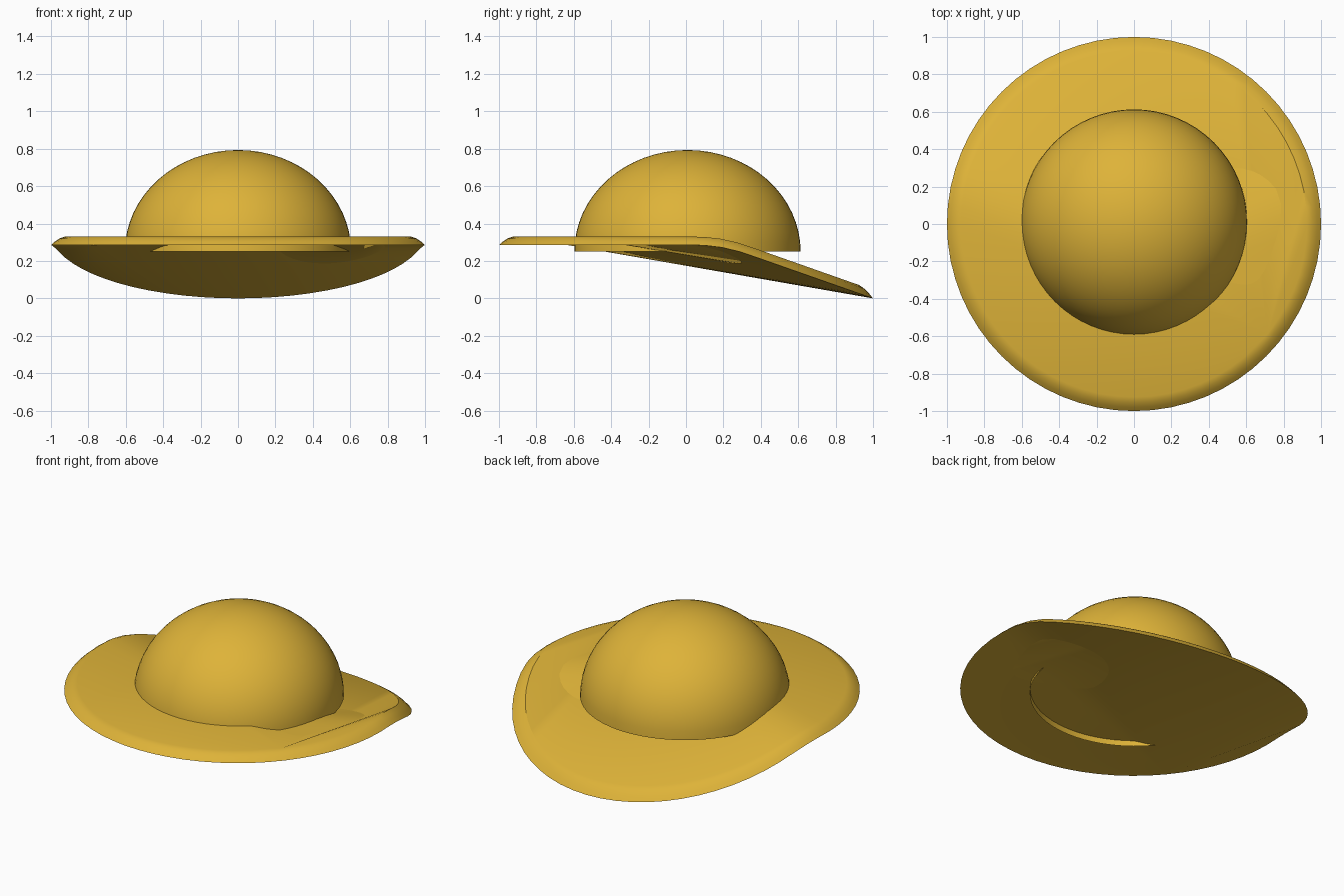
import bpy, bmesh, math

if "Cube" in bpy.data.objects:
    bpy.data.objects.remove(bpy.data.objects["Cube"])

SEG = 64
gold = bpy.data.materials.new("straw_gold")
gold.diffuse_color = (0.73, 0.45, 0.04, 1)
gold.use_nodes = True
gold.node_tree.nodes["Principled BSDF"].inputs["Base Color"].default_value = gold.diffuse_color


def finish(name, bm, angle):
    me = bpy.data.meshes.new(name)
    bm.to_mesh(me)
    bm.free()
    ob = bpy.data.objects.new(name, me)
    bpy.context.collection.objects.link(ob)
    me.materials.append(gold)
    bpy.ops.object.select_all(action='DESELECT')
    ob.select_set(True)
    bpy.context.view_layer.objects.active = ob
    bpy.ops.object.shade_smooth_by_angle(angle=math.radians(angle))
    return ob


def drop(y):
    """Downward bend of the brim towards the back."""
    a, b, slope = 0.05, 0.33, 0.352
    if y <= a:
        return 0.0
    if y < b:
        return slope * (y - a) ** 2 / (2 * (b - a))
    return slope * (y - (a + b) / 2)


def ring(bm, r, z, cy=0.0, bent=False):
    verts = []
    for i in range(SEG):
        t = 2 * math.pi * i / SEG
        x, y = r * math.cos(t), r * math.sin(t) + cy
        verts.append(bm.verts.new((x, y, z - (drop(y) if bent else 0))))
    return verts


def bridge(bm, lo, hi):
    for i in range(SEG):
        j = (i + 1) % SEG
        bm.faces.new((lo[i], lo[j], hi[j], hi[i]))


def fan(bm, loop, start, up):
    """Cap a bent loop with triangles meeting at one rim corner."""
    for k in range(1, SEG - 1):
        tri = [loop[start], loop[(start + k) % SEG], loop[(start + k + 1) % SEG]]
        bm.faces.new(tri if up else tri[::-1])


# brim: rounded upper edge, bent down at the back, straight-chord caps
bm = bmesh.new()
rings = [ring(bm, r, z, bent=True) for r, z in
         [(1.0, 0.285), (0.98, 0.303), (0.955, 0.32), (0.925, 0.33)]]
for lo, hi in zip(rings, rings[1:]):
    bridge(bm, lo, hi)
fan(bm, rings[0], 39, False)
fan(bm, rings[-1], 57, True)
finish("brim", bm, 30)

# crown: half dome, open underneath
bm = bmesh.new()
N = 16
rings = [ring(bm, 0.605 * math.cos(math.pi / 2 * k / N),
              0.25 + 0.543 * math.sin(math.pi / 2 * k / N), 0.008) for k in range(N)]
for lo, hi in zip(rings, rings[1:]):
    bridge(bm, lo, hi)
top = bm.verts.new((0, 0.008, 0.793))
for i in range(SEG):
    bm.faces.new((rings[-1][i], rings[-1][(i + 1) % SEG], top))
finish("crown", bm, 40)
